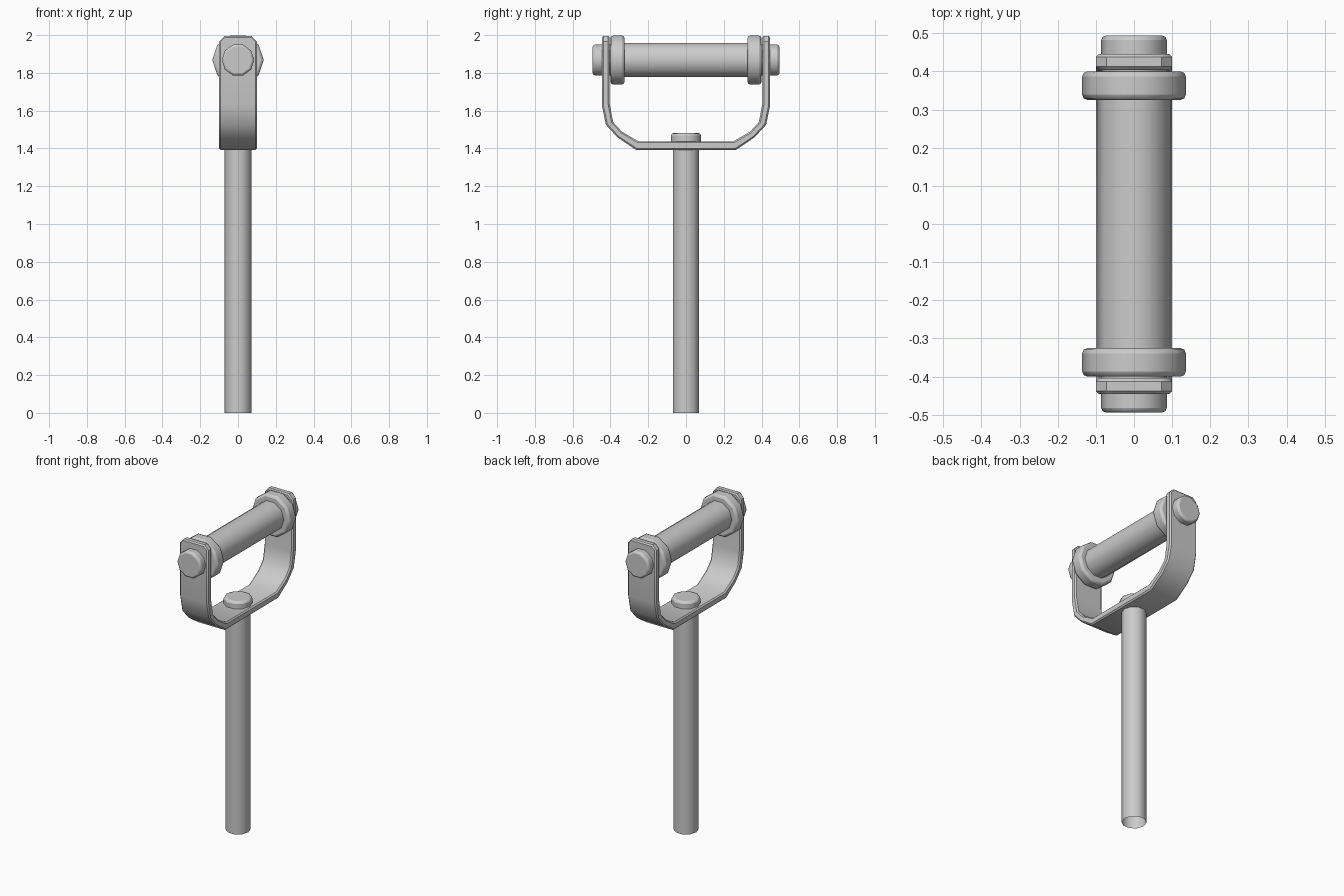
import bpy, bmesh, math
from mathutils import Matrix

if "Cube" in bpy.data.objects:
    bpy.data.objects.remove(bpy.data.objects["Cube"])

AXLE_Z = 1.868


def finish(name, bm, bevel=0.0, segments=2):
    bmesh.ops.recalc_face_normals(bm, faces=bm.faces)
    mesh = bpy.data.meshes.new(name)
    bm.to_mesh(mesh)
    bm.free()
    ob = bpy.data.objects.new(name, mesh)
    bpy.context.collection.objects.link(ob)
    if bevel:
        mod = ob.modifiers.new("bevel", 'BEVEL')
        mod.width, mod.segments = bevel, segments
        mod.limit_method, mod.angle_limit = 'ANGLE', math.radians(50)
    bpy.ops.object.select_all(action='DESELECT')
    ob.select_set(True)
    bpy.context.view_layer.objects.active = ob
    bpy.ops.object.shade_smooth_by_angle(angle=math.radians(40))
    return ob


def cylinder(name, radius, start, end, along_y=False, bevel=0.0, sides=10, capped=True):
    """Cylinder from start to end on the z axis, or on the axle line along y."""
    bm = bmesh.new()
    bmesh.ops.create_cone(bm, cap_ends=capped, segments=sides, radius1=radius,
                          radius2=radius, depth=end - start)
    # put a vertex on the x axis
    first = bm.verts[:][0].co
    bm.transform(Matrix.Rotation(math.pi / 2 - math.atan2(first.y, first.x)
                                 + math.pi / 2, 4, 'Z'))
    bm.transform(Matrix.Translation((0, 0, (start + end) / 2)))
    if along_y:
        bm.transform(Matrix.Translation((0, 0, AXLE_Z)) @ Matrix.Rotation(-math.pi / 2, 4, 'X'))
    return finish(name, bm, bevel)


# Open tube handle and the rivet that holds the bracket
cylinder("pole", 0.072, 0.0, 1.40, capped=False)
cylinder("pole_rivet", 0.083, 1.42, 1.482, bevel=0.014)

# Roller with a collar and a bolt head at each end
cylinder("roller", 0.095, -0.36, 0.36, along_y=True)
for side, s in (("front", -1), ("back", 1)):
    lo, hi = sorted((s * 0.325, s * 0.40))
    cylinder(side + "_collar", 0.136, lo, hi, along_y=True, bevel=0.014)
    lo, hi = sorted((s * 0.39, s * 0.494))
    cylinder(side + "_bolt", 0.086, lo, hi, along_y=True, bevel=0.012)

# U-shaped strap bracket: rows of outer and inner (y, z), tip to bottom
rows = [((0.446, 1.995, 0.404, 1.995), 0.072),
        ((0.446, 1.965, 0.404, 1.965), 0.1),
        ((0.446, 1.63, 0.404, 1.635), 0.1),
        ((0.424, 1.525, 0.386, 1.54), 0.1),
        ((0.362, 1.458, 0.338, 1.488), 0.1),
        ((0.265, 1.393, 0.252, 1.438), 0.1)]
full = [(r, w, 1) for r, w in rows] + [(r, w, -1) for r, w in reversed(rows)]
bm = bmesh.new()
loops = []
for (yo, zo, yi, zi), w, s in full:
    loops.append([bm.verts.new(c) for c in ((-w, s * yo, zo), (w, s * yo, zo),
                                            (w, s * yi, zi), (-w, s * yi, zi))])
for a, b in zip(loops, loops[1:]):
    for i in range(4):
        j = (i + 1) % 4
        bm.faces.new((a[i], a[j], b[j], b[i]))
bm.faces.new(loops[0])
bm.faces.new(loops[-1])
finish("bracket", bm, bevel=0.008, segments=1)
